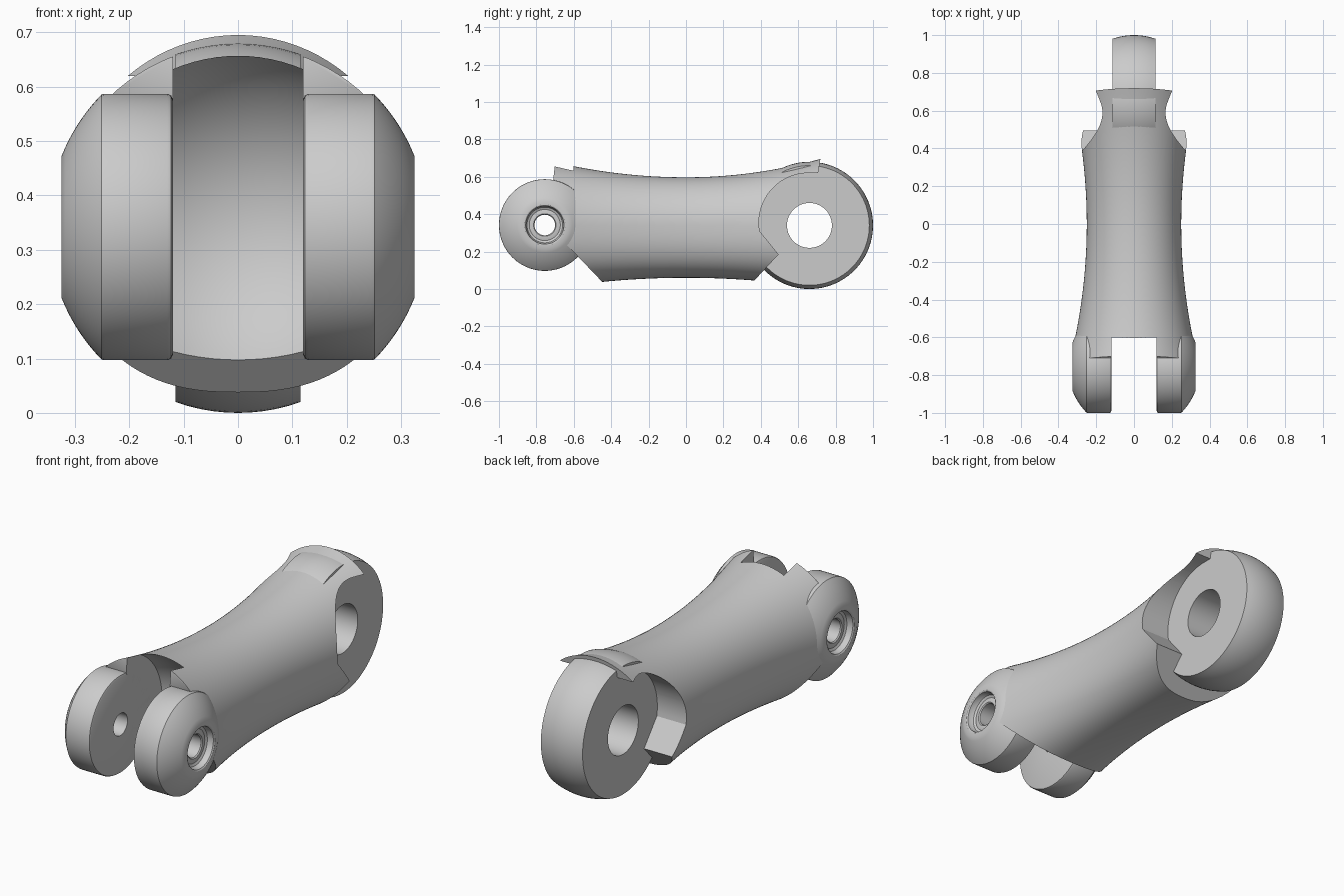
import bpy, bmesh
from math import sin, cos, pi, sqrt, radians

if "Cube" in bpy.data.objects:
    bpy.data.objects.remove(bpy.data.objects["Cube"])

grey = bpy.data.materials.new("plain_grey")
grey.use_nodes = True
grey.diffuse_color = (0.6, 0.6, 0.6, 1)
grey.node_tree.nodes["Principled BSDF"].inputs["Base Color"].default_value = (0.6, 0.6, 0.6, 1)

FRONT = (-0.755, 0.342)   # y, z of the fork pivot
REAR = (0.66, 0.34)       # y, z of the tongue pivot


def finish(name, bm):
    bmesh.ops.recalc_face_normals(bm, faces=bm.faces[:])
    mesh = bpy.data.meshes.new(name)
    bm.to_mesh(mesh)
    bm.free()
    mesh.materials.append(grey)
    obj = bpy.data.objects.new(name, mesh)
    bpy.context.collection.objects.link(obj)
    return obj


def skin(name, rings, closed):
    """Join matching rings of points, either end to end or with capped ends."""
    bm = bmesh.new()
    rows = [[bm.verts.new(p) for p in ring] for ring in rings]
    n = len(rows[0])
    pairs = list(zip(rows, rows[1:]))
    if closed:
        pairs.append((rows[-1], rows[0]))
    else:
        bm.faces.new(rows[0])
        bm.faces.new(rows[-1])
    for a, b in pairs:
        for i in range(n):
            j = (i + 1) % n
            bm.faces.new((a[i], a[j], b[j], b[i]))
    return finish(name, bm)


def lathe(name, profile, pivot, closed=True, steps=96):
    """Turn (x, radius) points around the x axis through the pivot."""
    turn = [2 * pi * i / steps for i in range(steps)]
    return skin(name, [[(x, pivot[0] + r * cos(a), pivot[1] + r * sin(a)) for a in turn]
                       for x, r in profile], closed)


def prism(name, outline):
    """Extrude a (y, z) outline across the full width."""
    return skin(name, [[(x, y, z) for y, z in outline] for x in (-0.6, 0.6)], False)


def cut(obj, cutter):
    cutter.hide_render = True
    mod = obj.modifiers.new("cut", 'BOOLEAN')
    mod.operation = 'DIFFERENCE'
    mod.solver = 'EXACT'
    mod.object = cutter
    bpy.context.view_layer.objects.active = obj
    bpy.ops.object.modifier_apply(modifier=mod.name)
    bpy.data.objects.remove(cutter)


def crown(radius, x0, x1, steps=10):
    """Part of a ball outline between two x positions."""
    xs = [x0 + (x1 - x0) * i / steps for i in range(steps + 1)]
    return [(x, sqrt(radius ** 2 - x * x)) for x in xs]


# Waisted body, a little fuller below than above
def section(y, steps=96):
    wide = 0.25 + 0.17 * y * y
    top = 0.257 + (0.165 if y < 0 else 0.19) * y * y
    low = 0.28 + 0.11 * y * y
    ring = []
    for i in range(steps):
        a = 2 * pi * i / steps
        c, s = cos(a), sin(a)
        if s >= 0:
            ring.append((wide * c, y, 0.34 + top * s))
        else:
            e = 2 / 2.5
            ring.append((wide * abs(c) ** e * (1 if c > 0 else -1), y, 0.34 - low * abs(s) ** e))
    return ring


body = skin("body", [section(-0.77 + 1.56 * i / 48) for i in range(49)], False)

# Slanted front end of the body
cut(body, prism("front_trim", [(-0.30, -0.117), (-0.66, 0.26), (-0.645, 0.34), (-0.66, 0.45),
                               (-0.71, 0.585), (-0.685, 0.8), (-1.2, 0.8), (-1.2, -0.117)]))

# Crowned slot between the fork arms
cut(body, lathe("fork_slot", crown(0.35, -0.12, 0.12), FRONT, closed=False))

# Rear clearance: rounded pocket under a thin top lip, slanted below
pocket = [(0.655 + 0.265 * cos(radians(a)), 0.355 + 0.265 * sin(radians(a)))
          for a in range(190, 89, -4)]
cut(body, prism("rear_trim", [(0.30, -0.025), (0.495, 0.185)] + pocket +
                [(0.706, 0.62), (0.737, 0.8), (1.2, 0.8), (1.2, -0.025)]))

# Fork arms: ball-sided discs with a rounded counterbore and pin hole
arm = [(0.12, 0.055), (0.12, 0.235), (0.123, 0.242), (0.13, 0.245), (0.245, 0.245)]
arm += crown(0.35, 0.251, 0.325)
arm += [(0.325, 0.108), (0.321, 0.102), (0.305, 0.1), (0.293, 0.095), (0.287, 0.083),
        (0.29, 0.07), (0.29, 0.06), (0.285, 0.055)]
lathe("left_fork_arm", arm, FRONT)
lathe("right_fork_arm", [(-x, r) for x, r in arm], FRONT)

# Rear tongue: crowned disc with a large pin hole
lathe("rear_tongue", [(-0.115, 0.12)] + crown(0.34, -0.115, 0.115) + [(0.115, 0.12)], REAR)

# Smooth shading with crisp edges
bpy.ops.object.select_all(action='DESELECT')
for name in ("body", "left_fork_arm", "right_fork_arm", "rear_tongue"):
    bpy.data.objects[name].select_set(True)
bpy.context.view_layer.objects.active = bpy.data.objects["body"]
bpy.ops.object.shade_smooth_by_angle(angle=radians(30))
